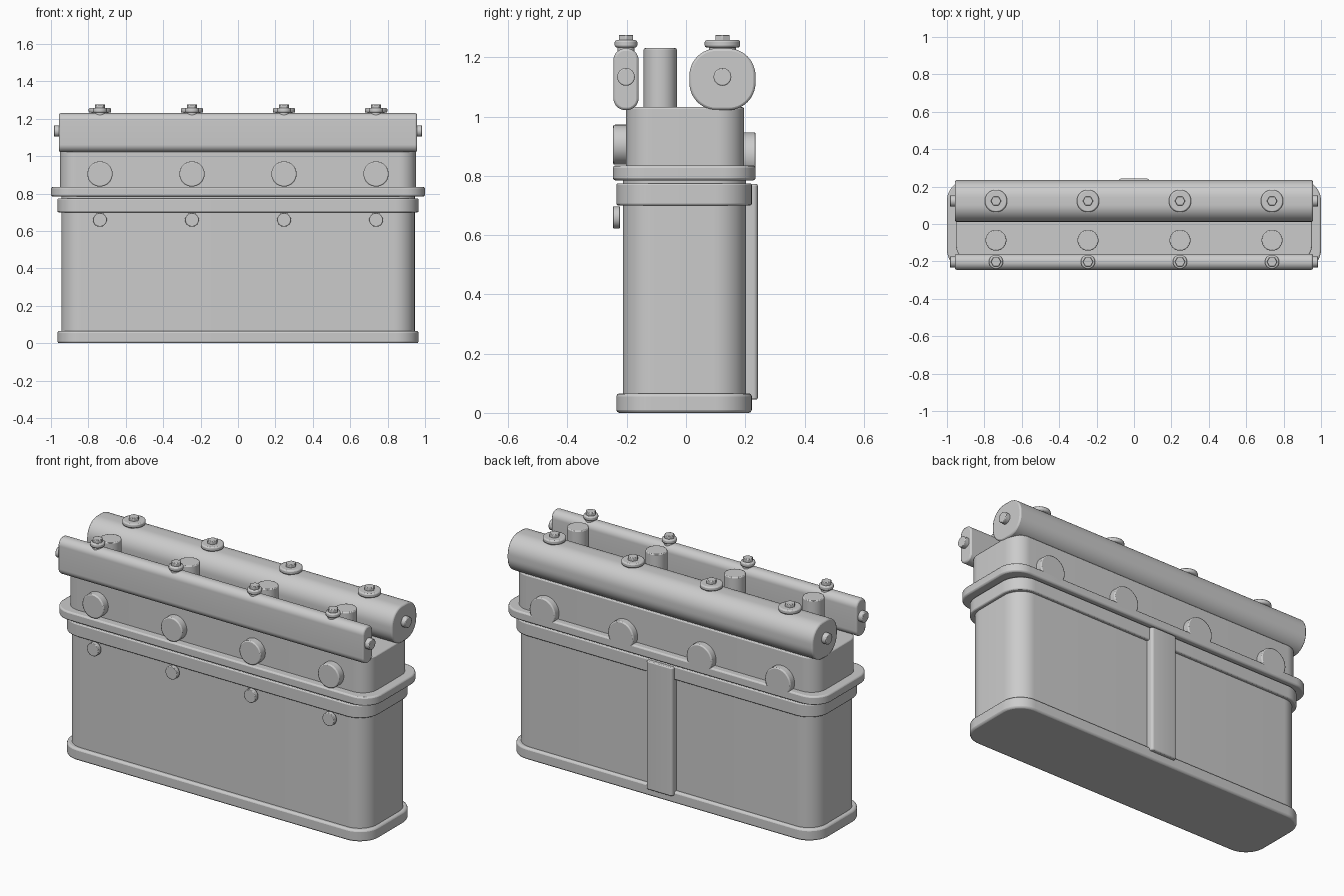
import bpy, bmesh, math
from mathutils import Vector

if "Cube" in bpy.data.objects:
    bpy.data.objects.remove(bpy.data.objects["Cube"])

BOLT_X = [-0.738, -0.246, 0.246, 0.738]


def rounded_rect(cu, cv, w, h, r, n=12):
    """Outline of a rounded rectangle; r = w/2 = h/2 makes a circle."""
    pts = []
    for k, (su, sv) in enumerate([(1, 1), (-1, 1), (-1, -1), (1, -1)]):
        for i in range(n + 1):
            a = math.pi / 2 * (k + i / n)
            pts.append((cu + su * (w / 2 - r) + r * math.cos(a),
                        cv + sv * (h / 2 - r) + r * math.sin(a)))
    return pts


def circle(cu, cv, r, n=40):
    return [(cu + r * math.cos(2 * math.pi * i / n), cv + r * math.sin(2 * math.pi * i / n))
            for i in range(n)]


def prism(name, outline, axis, lo, hi, bevel=0.006):
    """Extrude an outline along x (y,z plane), y (x,z plane) or z (x,y plane)."""
    place = {'x': lambda u, v, t: Vector((t, u, v)),
             'y': lambda u, v, t: Vector((u, t, v)),
             'z': lambda u, v, t: Vector((u, v, t))}[axis]
    bm = bmesh.new()
    low = [bm.verts.new(place(u, v, lo)) for u, v in outline]
    high = [bm.verts.new(place(u, v, hi)) for u, v in outline]
    n = len(outline)
    bm.faces.new(low)
    bm.faces.new(high)
    for i in range(n):
        j = (i + 1) % n
        bm.faces.new((low[i], low[j], high[j], high[i]))
    bmesh.ops.remove_doubles(bm, verts=bm.verts, dist=1e-5)
    bmesh.ops.recalc_face_normals(bm, faces=bm.faces)
    mesh = bpy.data.meshes.new(name)
    bm.to_mesh(mesh)
    bm.free()
    ob = bpy.data.objects.new(name, mesh)
    bpy.context.collection.objects.link(ob)
    if bevel:
        m = ob.modifiers.new("edge_round", 'BEVEL')
        m.width, m.segments = bevel, 2
        m.limit_method, m.angle_limit = 'ANGLE', math.radians(50)
    bpy.ops.object.select_all(action='DESELECT')
    ob.select_set(True)
    bpy.context.view_layer.objects.active = ob
    bpy.ops.object.shade_smooth_by_angle(angle=math.radians(35))
    return ob


# Stacked housing: name, half length, y range, z range, corner radius, edge bevel
for name, hx, y0, y1, z0, z1, r, b in [
        ("base_rim", 0.965, -0.235, 0.222, 0.0, 0.066, 0.12, 0.01),
        ("body", 0.945, -0.213, 0.203, 0.03, 0.81, 0.11, 0.005),
        ("upper_band", 0.965, -0.235, 0.222, 0.70, 0.775, 0.12, 0.006),
        ("flange", 1.0, -0.247, 0.235, 0.785, 0.835, 0.11, 0.008),
        ("head_block", 0.952, -0.203, 0.196, 0.81, 1.032, 0.09, 0.006)]:
    prism(name, rounded_rect(0, (y0 + y1) / 2, 2 * hx, y1 - y0, r), 'z', z0, z1, b)

# Back cover strip
prism("back_strip", rounded_rect(0, 0.21, 0.165, 0.065, 0.015, 5), 'z', 0.045, 0.772, 0.006)

# Top rails running along x, with end plugs
for name, y, w, r in [("rear_rail", 0.123, 0.223, 0.092), ("front_rail", -0.2025, 0.085, 0.04)]:
    prism(name, rounded_rect(y, 1.126, w, 0.208, r), 'x', -0.957, 0.957, 0.008)
    for side, s in (("left", -1), ("right", 1)):
        a, b = sorted((s * 0.94, s * 0.984))
        prism(f"{name}_{side}_plug", circle(y, 1.134, 0.03, 24), 'x', a, b, 0.004)

for i, x in enumerate(BOLT_X):
    # Rail bolts: neck, washer and hex head
    for name, y, r in [("rear", 0.123, 0.06), ("front", -0.2025, 0.038)]:
        prism(f"{name}_bolt_neck_{i}", circle(x, y, r * 0.75), 'z', 1.2, 1.24, 0)
        prism(f"{name}_bolt_washer_{i}", circle(x, y, r), 'z', 1.233, 1.258, 0.007)
        prism(f"{name}_bolt_head_{i}", circle(x, y, 0.028, 6), 'z', 1.25, 1.276, 0.003)
    # Upright posts between the rails
    prism(f"post_{i}", circle(x, -0.087, 0.056), 'z', 1.02, 1.231, 0.005)
    # Round bosses on the head and small studs on the body
    prism(f"front_boss_{i}", circle(x, 0.905, 0.0675), 'y', -0.246, -0.19, 0.006)
    prism(f"rear_boss_{i}", circle(x, 0.867, 0.08), 'y', 0.18, 0.235, 0.006)
    prism(f"front_stud_{i}", circle(x, 0.66, 0.037, 28), 'y', -0.247, -0.222, 0.003)
